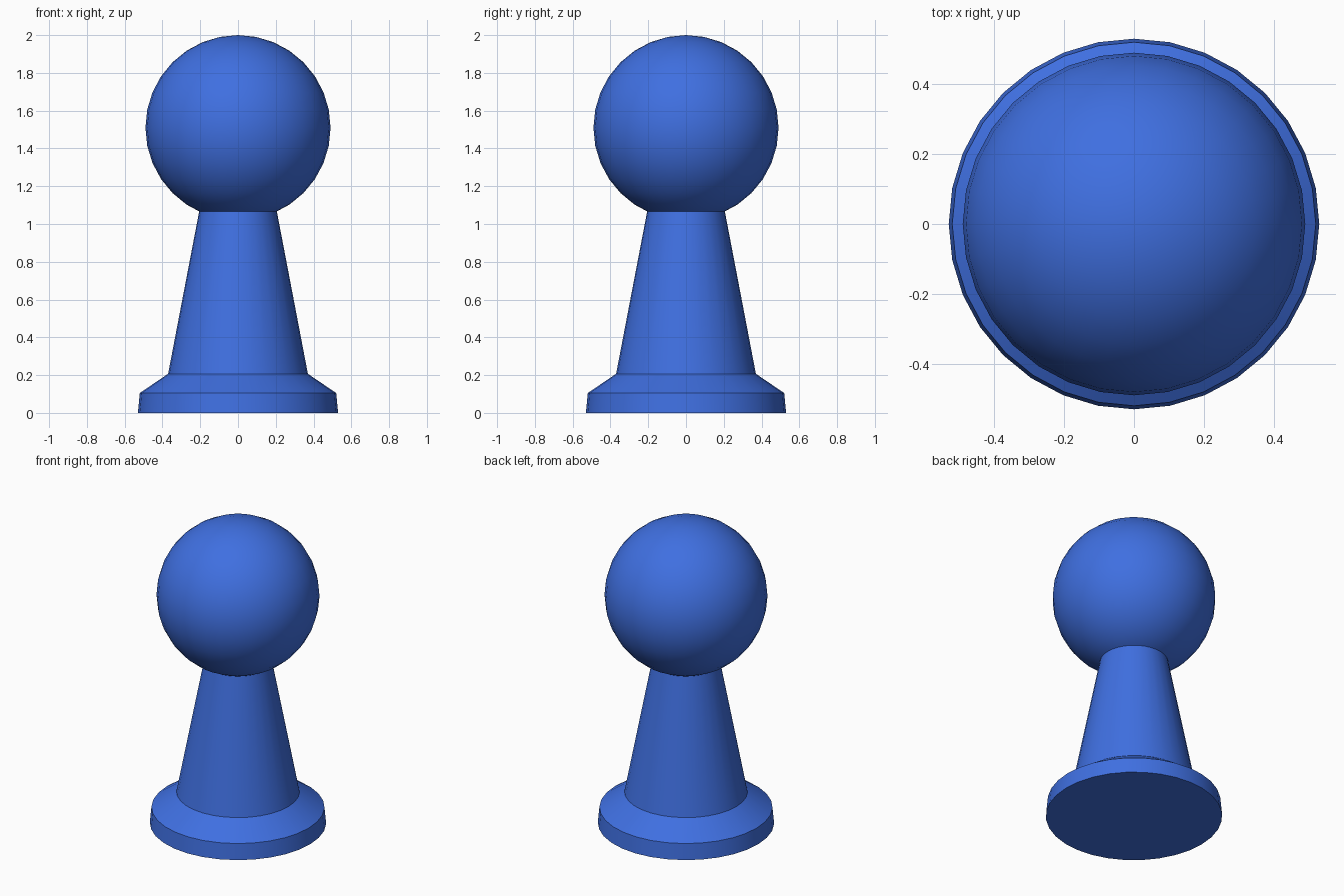
import bpy, bmesh, math

if "Cube" in bpy.data.objects:
    bpy.data.objects.remove(bpy.data.objects["Cube"])

SIDES = 32
blue = bpy.data.materials.new("blue")
blue.diffuse_color = (0.05, 0.16, 0.75, 1)
blue.use_nodes = True
blue.node_tree.nodes["Principled BSDF"].inputs["Base Color"].default_value = blue.diffuse_color


def finish(obj):
    obj.data.materials.append(blue)
    bpy.ops.object.select_all(action='DESELECT')
    obj.select_set(True)
    bpy.context.view_layer.objects.active = obj
    bpy.ops.object.shade_smooth_by_angle(angle=math.radians(25))


def turned(name, profile):
    """Closed turned solid from (radius, height) points, bottom to top."""
    bm = bmesh.new()
    rings = [[bm.verts.new((r * math.cos(i * math.tau / SIDES),
                            r * math.sin(i * math.tau / SIDES), z))
              for i in range(SIDES)] for r, z in profile]
    for low, high in zip(rings, rings[1:]):
        for i in range(SIDES):
            j = (i + 1) % SIDES
            bm.faces.new((low[i], low[j], high[j], high[i]))
    bm.faces.new(rings[0][::-1])
    bm.faces.new(rings[-1])
    mesh = bpy.data.meshes.new(name)
    bm.to_mesh(mesh)
    bm.free()
    obj = bpy.data.objects.new(name, mesh)
    bpy.context.collection.objects.link(obj)
    finish(obj)


# Flared foot and tapered stem, ending just inside the head
turned("base_and_stem", [(0.53, 0), (0.52, 0.105), (0.37, 0.207), (0.204, 1.075)])

# Round head
bpy.ops.mesh.primitive_uv_sphere_add(segments=SIDES, ring_count=16,
                                     radius=0.49, location=(0, 0, 1.51))
head = bpy.context.object
head.name = "head"
finish(head)
